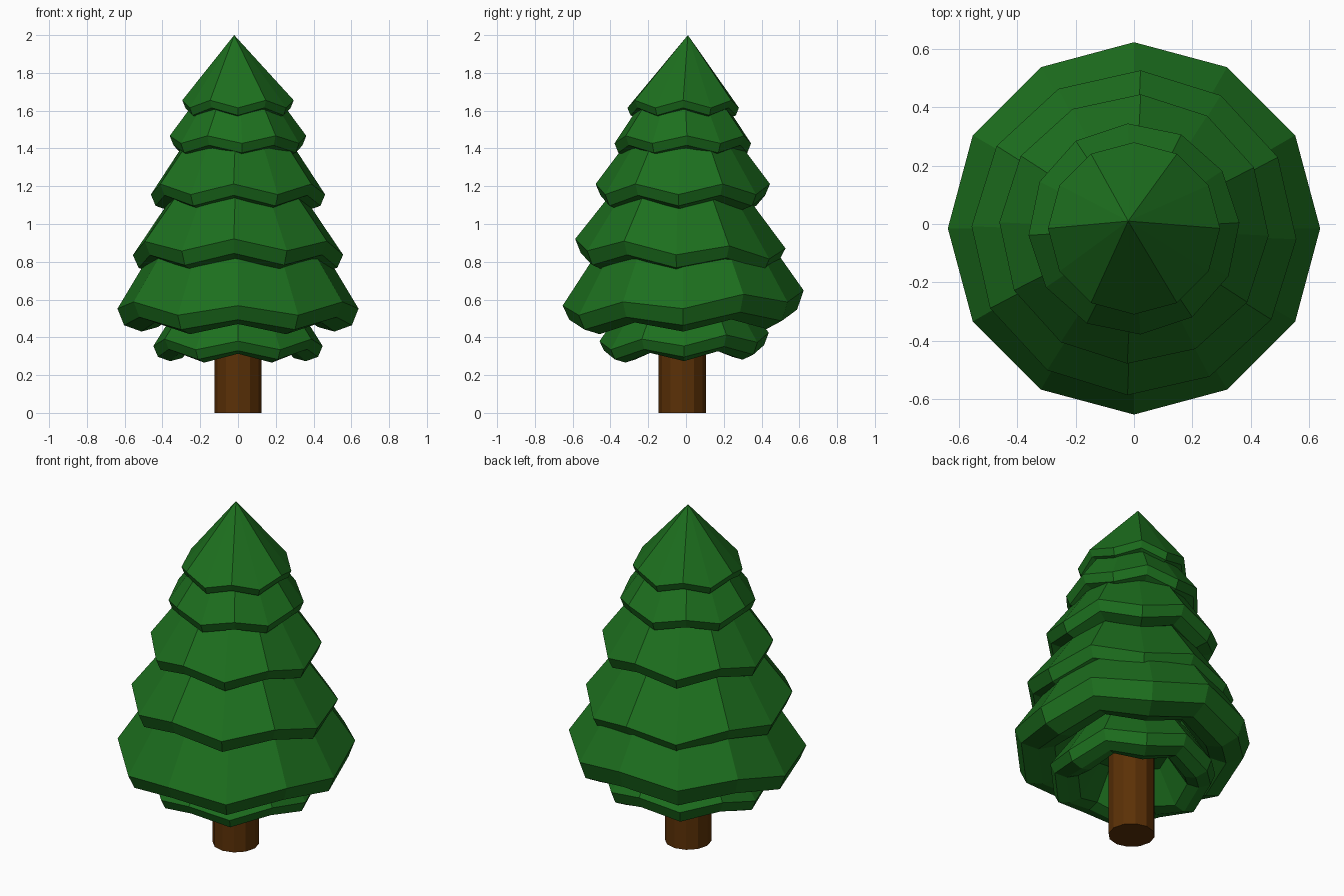
import bpy, bmesh
from math import sin, cos, tau

SIDES = 12

cube = bpy.data.objects.get("Cube")
if cube:
    bpy.data.objects.remove(cube)


def make_material(name, color):
    mat = bpy.data.materials.new(name)
    mat.use_nodes = True
    mat.diffuse_color = color
    mat.node_tree.nodes["Principled BSDF"].inputs["Base Color"].default_value = color
    return mat


def finish(bm, name, mat):
    bmesh.ops.recalc_face_normals(bm, faces=bm.faces)
    mesh = bpy.data.meshes.new(name)
    bm.to_mesh(mesh)
    bm.free()
    mesh.materials.append(mat)
    obj = bpy.data.objects.new(name, mesh)
    bpy.context.collection.objects.link(obj)
    return obj


def bridge(bm, a, b):
    for i in range(SIDES):
        j = (i + 1) % SIDES
        bm.faces.new((a[i], a[j], b[j], b[i]))


def branch_tier(name, radius, z, top_radius, top_z, wave, drop, y, tilt, turn, mat):
    """Skirt of branches: zigzag rim, rounded lip and hollow underside."""
    bm = bmesh.new()

    def ring(r, height, amp, lean):
        verts = []
        for i in range(SIDES):
            a = tau * i / SIDES + turn
            zig = amp if i % 2 else -amp
            vy = r * sin(a)
            verts.append(bm.verts.new((r * cos(a), vy + y, height + zig + lean * vy)))
        return verts

    rim = ring(radius, z, wave, tilt)
    lip = ring(radius * 0.945, z - drop, wave, tilt * 0.7)
    under = ring(radius * 0.8, z - drop * 1.38, wave, tilt * 0.5)
    inner = ring(radius * 0.66, z - drop * 1.1, wave, tilt * 0.5)
    core = ring(radius * 0.42, z + (top_z - z) * 0.5, wave * 0.5, 0)
    for a, b in ((rim, lip), (lip, under), (under, inner), (inner, core)):
        bridge(bm, a, b)
    bm.faces.new(core)
    if top_radius:
        top = ring(top_radius, top_z, wave * 0.4, tilt)
        bridge(bm, top, rim)
        bm.faces.new(top)
    else:
        # Pointed crown
        apex = bm.verts.new((-0.02, 0.01, top_z))
        for i in range(SIDES):
            bm.faces.new((rim[i], rim[(i + 1) % SIDES], apex))
    return finish(bm, name, mat)


green = make_material("pine green", (0.012, 0.16, 0.013, 1))
brown = make_material("bark brown", (0.105, 0.03, 0.002, 1))

# Branch tiers: radius, z, top radius, top z, wave, drop, y, tilt, turn
tiers = {
    "lowest_branches": (0.448, 0.378, 0.3, 0.6, 0.024, 0.058, -0.01, 0.05, 0),
    "widest_branches": (0.638, 0.58, 0.46, 0.86, 0.028, 0.088, -0.015, 0.063, 0),
    "lower_middle_branches": (0.557, 0.866, 0.36, 1.14, 0.03, 0.068, -0.03, -0.045, -0.04),
    "upper_middle_branches": (0.462, 1.184, 0.29, 1.43, 0.028, 0.06, -0.017, 0, -0.05),
    "upper_branches": (0.362, 1.447, 0.22, 1.65, -0.02, 0.05, -0.017, 0, 0.06),
    "crown": (0.295, 1.635, 0, 2.0, -0.02, 0.04, -0.015, 0, 0),
}
for name, values in tiers.items():
    branch_tier(name, *values, green)

# Trunk
bm = bmesh.new()
bmesh.ops.create_cone(bm, cap_ends=True, segments=SIDES, radius1=0.125, radius2=0.125, depth=0.5)
bmesh.ops.translate(bm, verts=bm.verts, vec=(0, -0.02, 0.25))
finish(bm, "trunk", brown)
